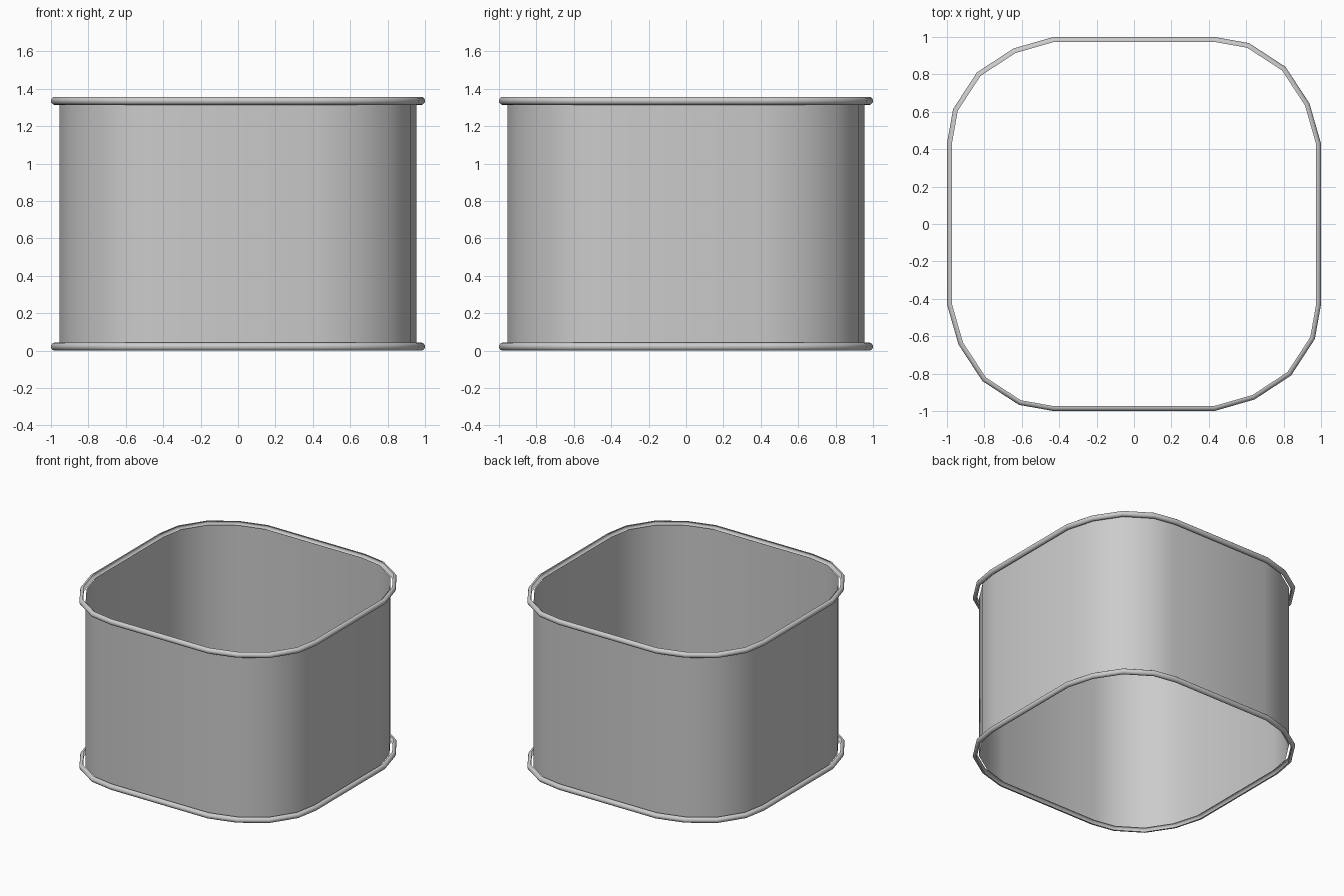
import bpy
import bmesh
import math
from mathutils import Vector, Matrix

cube = bpy.data.objects.get("Cube")
if cube:
    bpy.data.objects.remove(cube, do_unlink=True)

HEIGHT = 1.357
RADIUS = 0.0215      # radius of the rolled rim
WALL_INSET = 0.045   # wall distance inside the rim's outer edge

# Plain grey metal
grey = bpy.data.materials.new("grey_metal")
grey.use_nodes = True
colour = (0.6, 0.6, 0.6, 1)
grey.diffuse_color = colour
grey.node_tree.nodes["Principled BSDF"].inputs["Base Color"].default_value = colour

# One faceted corner, turned four times into a rounded square outline
corner = [(1, 0.43), (0.938, 0.645), (0.81, 0.84), (0.615, 0.967), (0.43, 1)]
outline = []
for turn in range(4):
    spin = Matrix.Rotation(turn * math.pi / 2, 2)
    outline += [spin @ Vector(p) for p in corner]


def inset_outline(distance):
    """Outline moved inward by a distance, with mitred corners."""
    result = []
    for i, p in enumerate(outline):
        before = (p - outline[i - 1]).normalized()
        after = (outline[(i + 1) % len(outline)] - p).normalized()
        n1 = Vector((before.y, -before.x))
        n2 = Vector((after.y, -after.x))
        result.append(p - (n1 + n2) * distance / (1 + n1.dot(n2)))
    return result


def sweep(name, profile):
    """Sweep an open profile of (inset, height) pairs round the outline."""
    bm = bmesh.new()
    loops = [[bm.verts.new((p.x, p.y, z)) for p in inset_outline(d)]
             for d, z in profile]
    for low, high in zip(loops, loops[1:]):
        for i in range(len(low)):
            j = (i + 1) % len(low)
            bm.faces.new((low[i], low[j], high[j], high[i]))
    mesh = bpy.data.meshes.new(name)
    bm.to_mesh(mesh)
    bm.free()
    mesh.materials.append(grey)
    obj = bpy.data.objects.new(name, mesh)
    bpy.context.collection.objects.link(obj)
    bpy.ops.object.select_all(action="DESELECT")
    obj.select_set(True)
    bpy.context.view_layer.objects.active = obj
    bpy.ops.object.shade_smooth_by_angle(angle=math.radians(35))
    return obj


# Thin open wall
sweep("wall", [(WALL_INSET, RADIUS), (WALL_INSET, HEIGHT - RADIUS)])

# Rolled rims, open towards the wall
STEPS = 10
angles = [math.radians(-102 + 204 * k / STEPS) for k in range(STEPS + 1)]
for name, centre in (("bottom_rim", RADIUS), ("top_rim", HEIGHT - RADIUS)):
    sweep(name, [(RADIUS * (1 - math.cos(a)), centre + RADIUS * math.sin(a))
                 for a in angles])
